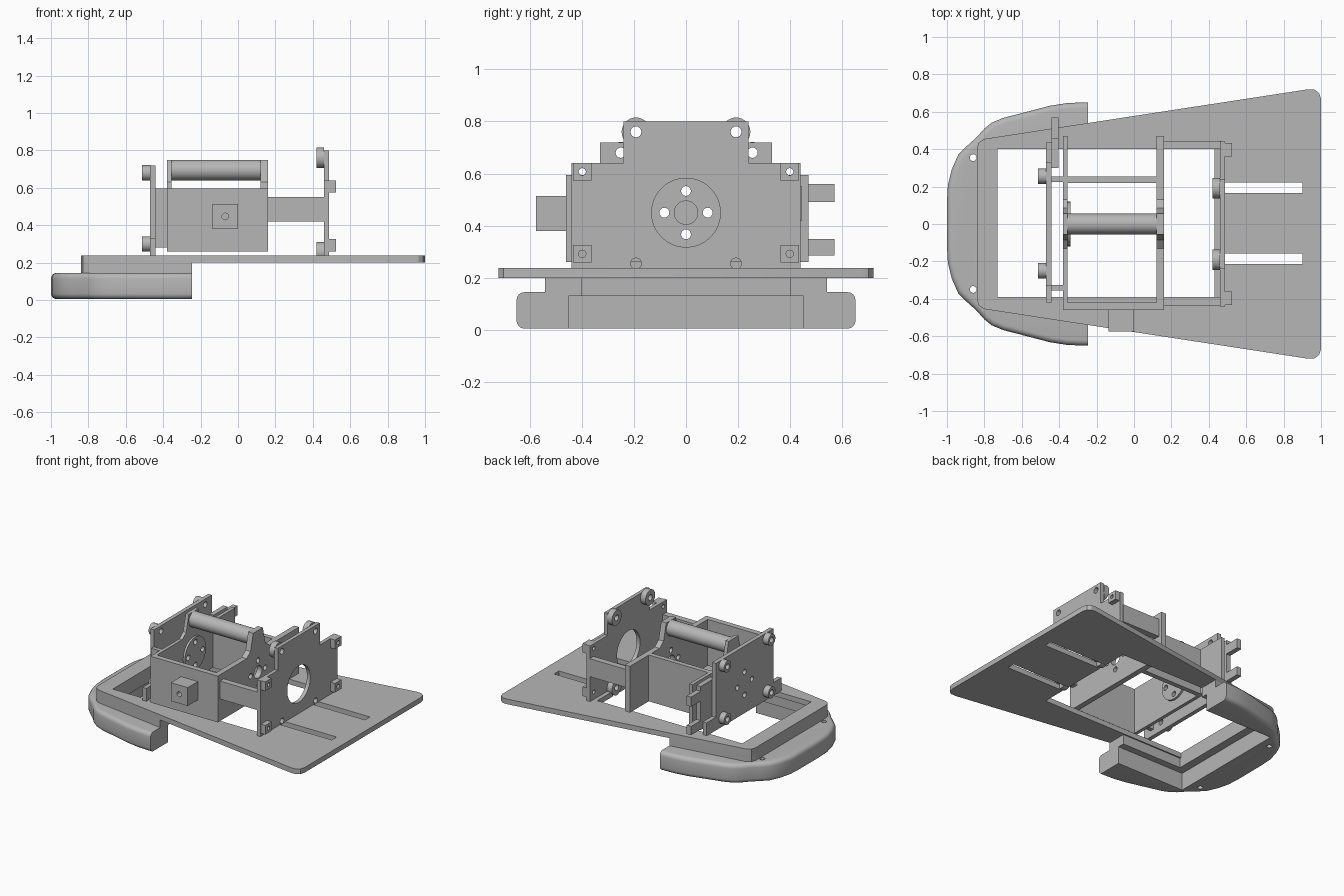
import bpy, bmesh, math
from mathutils import Vector

if "Cube" in bpy.data.objects:
    bpy.data.objects.remove(bpy.data.objects["Cube"], do_unlink=True)

grey = bpy.data.materials.new("plain grey")
grey.use_nodes = True
grey.diffuse_color = (0.47, 0.47, 0.47, 1)
grey.node_tree.nodes["Principled BSDF"].inputs["Base Color"].default_value = (0.47, 0.47, 0.47, 1)


def prism(name, outline, axis, lo, hi):
    """Extrude a 2D outline along x (outline is y,z), y (x,z) or z (x,y)."""
    place = {"x": lambda u, v, h: (h, u, v),
             "y": lambda u, v, h: (u, h, v),
             "z": lambda u, v, h: (u, v, h)}[axis]
    bm = bmesh.new()
    low = [bm.verts.new(place(u, v, lo)) for u, v in outline]
    high = [bm.verts.new(place(u, v, hi)) for u, v in outline]
    bm.faces.new(low)
    bm.faces.new(high)
    n = len(outline)
    for i in range(n):
        j = (i + 1) % n
        bm.faces.new((low[i], low[j], high[j], high[i]))
    bmesh.ops.recalc_face_normals(bm, faces=bm.faces)
    mesh = bpy.data.meshes.new(name)
    bm.to_mesh(mesh)
    bm.free()
    mesh.materials.append(grey)
    ob = bpy.data.objects.new(name, mesh)
    bpy.context.collection.objects.link(ob)
    return ob


def rect(a0, a1, b0, b1):
    return [(a0, b0), (a1, b0), (a1, b1), (a0, b1)]


def circle(u, v, r, n=32):
    return [(u + r * math.cos(2 * math.pi * i / n), v + r * math.sin(2 * math.pi * i / n))
            for i in range(n)]


def box(name, x0, x1, y0, y1, z0, z1):
    return prism(name, rect(x0, x1, y0, y1), "z", z0, z1)


def apply_mod(ob, mod):
    bpy.context.view_layer.objects.active = ob
    bpy.ops.object.modifier_apply(modifier=mod.name)


def cut(ob, outline, axis, lo=-2, hi=2):
    cutter = prism("cutter", outline, axis, lo, hi)
    mod = ob.modifiers.new("cut", "BOOLEAN")
    mod.operation, mod.solver, mod.object = "DIFFERENCE", "EXACT", cutter
    apply_mod(ob, mod)
    bpy.data.objects.remove(cutter, do_unlink=True)


def smooth(ob, angle=30):
    bpy.ops.object.select_all(action="DESELECT")
    ob.select_set(True)
    bpy.context.view_layer.objects.active = ob
    bpy.ops.object.shade_smooth_by_angle(angle=math.radians(angle))


def mirrored(half):
    return half + [(x, -y) for x, y in reversed(half)]


def ring(name, y, z, r, hole, x0, x1):
    ob = prism(name, circle(y, z, r), "x", x0, x1)
    cut(ob, circle(y, z, hole), "x")
    smooth(ob)


# Tapered base plate with a window and two slots
plate = prism("base_plate", mirrored([(-0.84, 0.40), (-0.83, 0.435), (-0.80, 0.455),
                                      (0.93, 0.72), (0.965, 0.718), (0.99, 0.70), (1.0, 0.67)]),
              "z", 0.20, 0.237)
WINDOW = rect(-0.73, 0.43, -0.39, 0.40)
cut(plate, WINDOW, "z")
for y in (0.195, -0.185):
    cut(plate, rect(0.42, 0.90, y - 0.028, y + 0.028), "z")
smooth(plate)

# Skirt joining the plate to the bumper
skirt = prism("skirt", mirrored([(-0.84, 0.40), (-0.83, 0.435), (-0.80, 0.455), (-0.245, 0.54)]),
              "z", 0.135, 0.20)
cut(skirt, rect(-0.73, 0.43, -0.40, 0.40), "z")

# Rounded U-shaped bumper
bumper = prism("bumper", mirrored([(-1.0, 0.12), (-0.995, 0.21), (-0.975, 0.29), (-0.94, 0.37),
                                   (-0.89, 0.42), (-0.84, 0.465), (-0.80, 0.51), (-0.76, 0.542),
                                   (-0.70, 0.567), (-0.58, 0.598), (-0.45, 0.632), (-0.36, 0.646),
                                   (-0.28, 0.65), (-0.1, 0.65)]), "z", 0.005, 0.145)
bev = bumper.modifiers.new("round", "BEVEL")
bev.width, bev.segments, bev.limit_method, bev.angle_limit = 0.03, 4, "ANGLE", math.radians(60)
apply_mod(bumper, bev)
cut(bumper, rect(-0.245, 0.5, -1, 1), "z")
cut(bumper, rect(-0.79, 0.5, -0.45, 0.45), "z", -1, 0.13)
cut(bumper, rect(-0.73, 0.5, -0.40, 0.40), "z")
for y in (0.355, -0.35):
    cut(bumper, circle(-0.86, y, 0.018), "z")
smooth(bumper, 35)

# Open housing: front and middle walls
box("housing_front_wall", -0.38, 0.16, -0.46, -0.42, 0.26, 0.595)
box("housing_middle_wall", -0.36, 0.13, 0.22, 0.255, 0.26, 0.595)

# Housing side walls, each rising to an ear that holds the roller
EAR = [(-0.46, 0.26), (0.47, 0.26), (0.47, 0.595), (0.13, 0.595), (0.085, 0.63),
       (0.055, 0.75), (-0.055, 0.75), (-0.085, 0.63), (-0.13, 0.595), (-0.46, 0.595)]
BOLTS = [(0.083, 0.45), (-0.083, 0.45), (0, 0.533), (0, 0.367)]
walls = [prism("housing_right_wall", EAR, "x", -0.38, -0.355),
         prism("housing_left_wall", EAR, "x", 0.12, 0.16),
         prism("drive_disc", circle(0, 0.45, 0.12), "x", -0.355, -0.34)]
for wall in walls:
    for y, z in BOLTS:
        cut(wall, circle(y, z, 0.019, 16), "x")
    smooth(wall)
cut(walls[1], circle(0, 0.45, 0.045), "x")
smooth(prism("roller", circle(0, 0.695, 0.055), "x", -0.356, 0.121))

# Square boss on the front wall
boss = box("front_boss", -0.135, 0, -0.575, -0.455, 0.38, 0.513)
cut(boss, circle(-0.068, 0.447, 0.018, 16), "y", -1, -0.52)

# Side rails between housing and left end plate
box("front_rail", 0.155, 0.465, -0.435, -0.39, 0.42, 0.55)
box("back_rail", 0.155, 0.465, 0.40, 0.445, 0.42, 0.55)

# Left end plate with a large round opening
end_plate = prism("left_end_plate", [(-0.44, 0.235), (0.44, 0.235), (0.44, 0.64), (0.24, 0.64),
                                     (0.24, 0.80), (-0.24, 0.80), (-0.24, 0.64), (-0.44, 0.64)],
                  "x", 0.46, 0.487)
cut(end_plate, circle(0, 0.45, 0.132, 48), "x")
for y in (-0.192, 0.192):
    for z in (0.255, 0.76):
        cut(end_plate, circle(y, z, 0.021, 16), "x")
        ring("left_plate_collar", y, z, 0.055, 0.021, 0.42, 0.461)
for y in (-0.398, 0.398):
    for z in (0.292, 0.607):
        cut(end_plate, circle(y, z, 0.014, 16), "x")
        tab = box("corner_tab", 0.485, 0.523, y - 0.036, y + 0.036, z - 0.033, z + 0.033)
        cut(tab, circle(y, z, 0.014, 16), "x")
smooth(end_plate)

# Right end plate with collars
right_plate = prism("right_end_plate", [(-0.42, 0.235), (0.435, 0.235), (0.435, 0.33), (0.33, 0.33),
                                        (0.33, 0.72), (-0.33, 0.72), (-0.33, 0.33), (-0.42, 0.33)],
                    "x", -0.47, -0.44)
for y, z in BOLTS:
    cut(right_plate, circle(y, z, 0.019, 16), "x")
for y in (-0.25, 0.255):
    for z in (0.30, 0.68):
        cut(right_plate, circle(y, z, 0.02, 16), "x")
        ring("right_plate_collar", y, z, 0.041, 0.02, -0.512, -0.469)
smooth(right_plate)

# Bracket with two prongs behind the right end plate
box("prong_bracket", -0.44, -0.405, 0.30, 0.46, 0.28, 0.595)
box("upper_prong", -0.44, -0.405, 0.43, 0.57, 0.49, 0.56)
box("lower_prong", -0.44, -0.405, 0.43, 0.57, 0.285, 0.348)
for y in (-0.34, 0.24):
    box("spacer", -0.445, -0.375, y - 0.015, y + 0.015, 0.28, 0.595)
